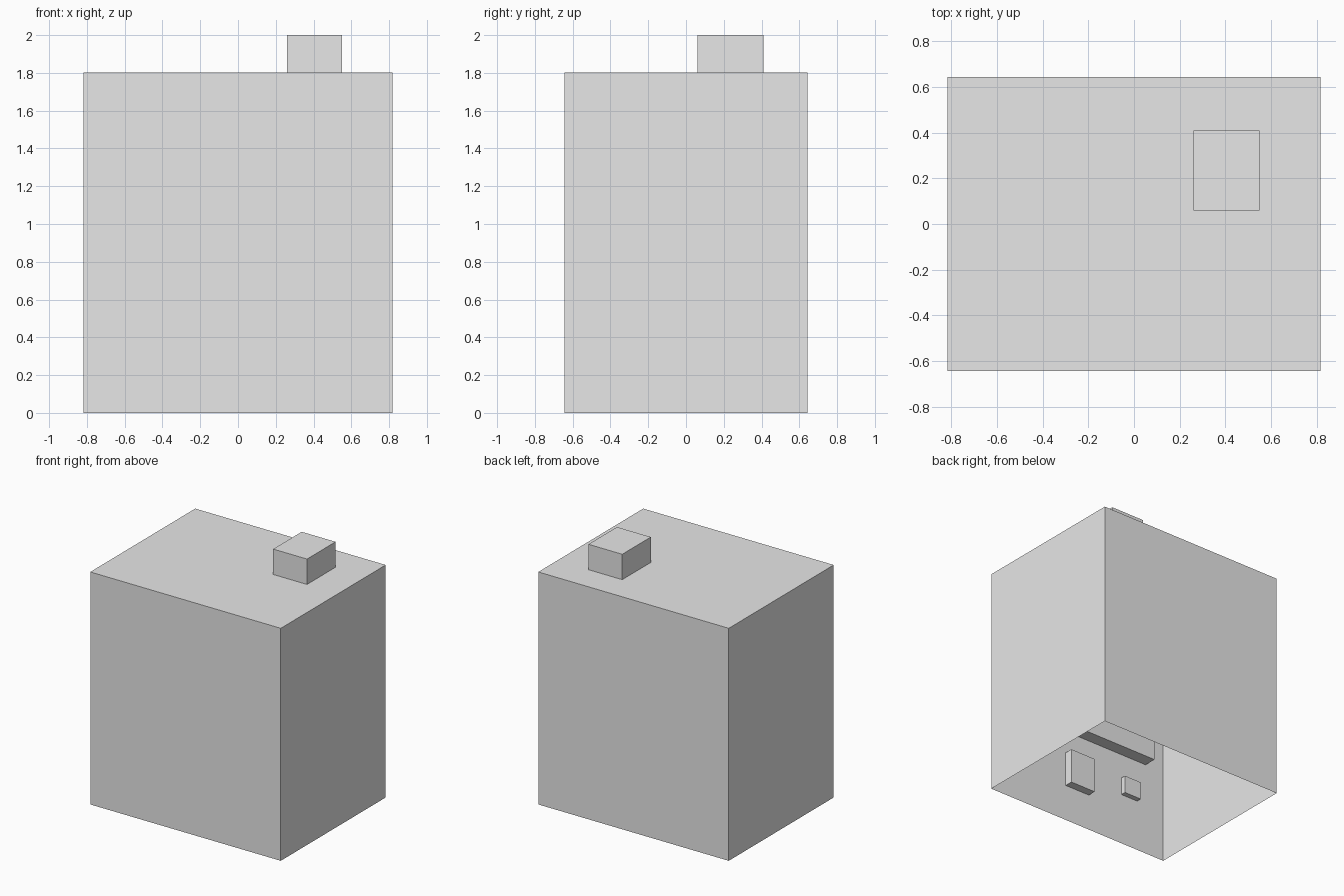
import bpy
import bmesh
from mathutils import Vector

if "Cube" in bpy.data.objects:
    bpy.data.objects.remove(bpy.data.objects["Cube"])

grey = bpy.data.materials.new("plain grey")
grey.diffuse_color = (0.8, 0.8, 0.8, 1)
grey.use_nodes = True
grey.node_tree.nodes["Principled BSDF"].inputs["Base Color"].default_value = grey.diffuse_color


def open_box(name, low, high, open_side):
    """Box between two corners, without the face pointing to open_side."""
    low, high, open_side = Vector(low), Vector(high), Vector(open_side)
    bm = bmesh.new()
    bmesh.ops.create_cube(bm, size=1)
    bmesh.ops.scale(bm, verts=bm.verts, vec=high - low)
    bmesh.ops.translate(bm, verts=bm.verts, vec=(low + high) / 2)
    bm.normal_update()
    gone = [f for f in bm.faces if f.normal.dot(open_side) > 0.9]
    bmesh.ops.delete(bm, geom=gone, context='FACES')
    mesh = bpy.data.meshes.new(name)
    bm.to_mesh(mesh)
    bm.free()
    mesh.materials.append(grey)
    obj = bpy.data.objects.new(name, mesh)
    bpy.context.collection.objects.link(obj)
    return obj


DOWN, FRONT = (0, 0, -1), (0, -1, 0)
HX, HY, TOP = 0.817, 0.643, 1.803

# Thin hollow shell, open underneath, with the small block on its roof
open_box("outer_shell", (-HX, -HY, 0), (HX, HY, TOP), DOWN)
open_box("roof_block", (0.26, 0.06, TOP), (0.55, 0.41, 2.0), DOWN)

# Raised parts on the inside of the front wall
open_box("wide_panel", (-0.65, -HY, 0.745), (0.65, -HY + 0.10, 1.55), FRONT)
open_box("middle_plate", (-0.11, -HY, 0.29), (0.11, -HY + 0.065, 0.565), FRONT)
open_box("side_plate", (-0.57, -HY, 0.41), (-0.42, -HY + 0.04, 0.55), FRONT)
